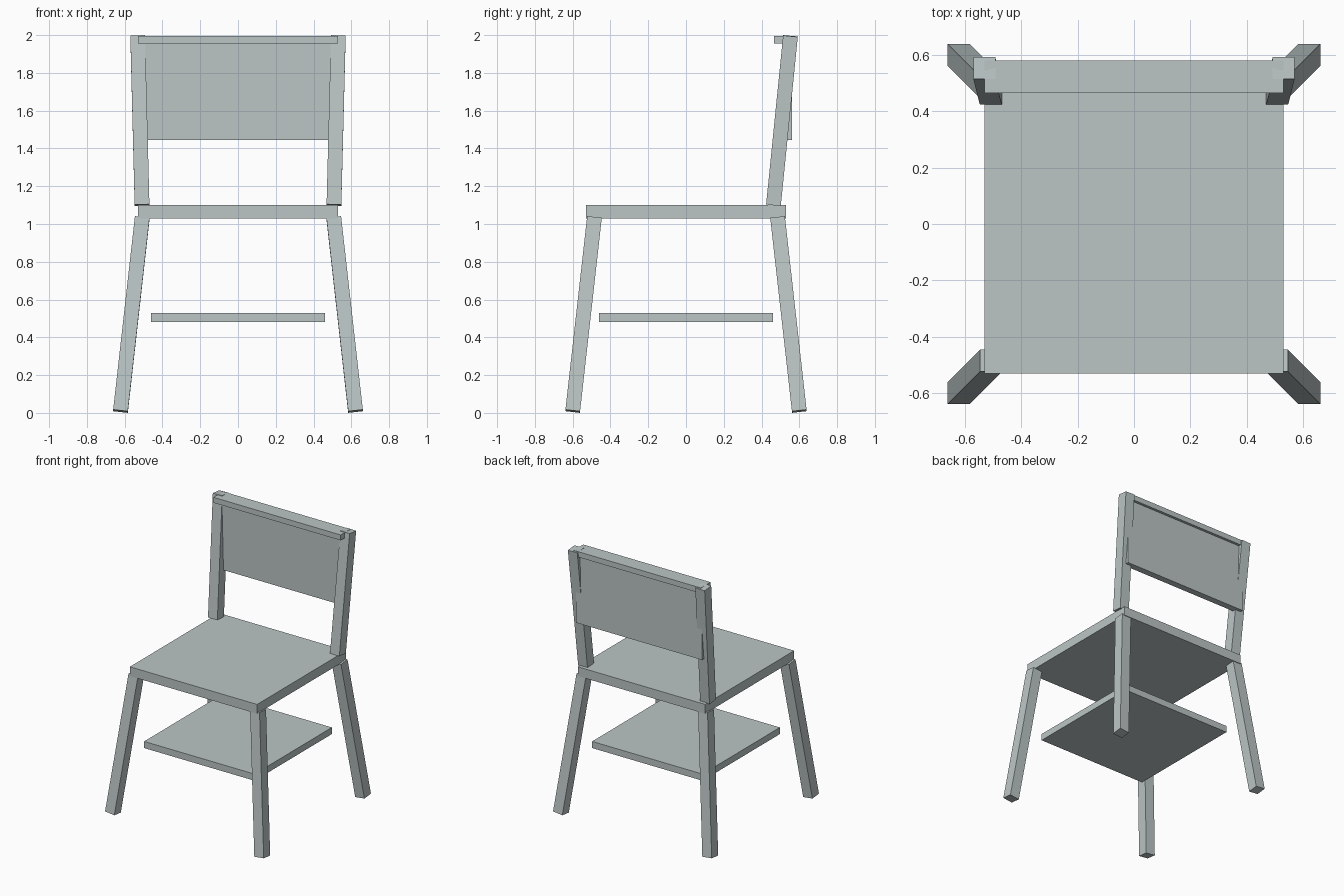
import bpy
from mathutils import Vector, Matrix

if "Cube" in bpy.data.objects:
    bpy.data.objects.remove(bpy.data.objects["Cube"])

grey = bpy.data.materials.new("cool_grey")
grey.diffuse_color = (0.50, 0.56, 0.56, 1)
grey.use_nodes = True
grey.node_tree.nodes["Principled BSDF"].inputs["Base Color"].default_value = grey.diffuse_color


def block(name, low, high):
    """Upright box between two opposite corners."""
    low, high = Vector(low), Vector(high)
    bpy.ops.mesh.primitive_cube_add(size=1, location=(low + high) / 2)
    ob = bpy.context.object
    ob.name = name
    ob.scale = high - low
    bpy.ops.object.transform_apply(location=False, rotation=False, scale=True)
    ob.data.materials.append(grey)
    return ob


def bar(name, bottom, top, width=0.078):
    """Square bar leaning from bottom to top, ends cut square to its axis."""
    bottom, top = Vector(bottom), Vector(top)
    axis = top - bottom
    h = width / 2
    ob = block(name, (-h, -h, -axis.length / 2), (h, h, axis.length / 2))
    z = axis.normalized()
    x = Vector((1, 0, 0))
    x = (x - z * x.dot(z)).normalized()
    y = z.cross(x)
    rot = Matrix((x, y, z)).transposed().to_4x4()
    ob.matrix_world = Matrix.Translation((bottom + top) / 2) @ rot
    return ob


# Seat and lower shelf
block("seat", (-0.53, -0.53, 1.03), (0.53, 0.53, 1.10))
block("lower_shelf", (-0.46, -0.46, 0.48), (0.46, 0.46, 0.53))

for side, sx in (("left", -1), ("right", 1)):
    # Splayed legs
    for end, sy in (("front", -1), ("back", 1)):
        bar(f"{end}_{side}_leg", (sx * 0.622, sy * 0.60, 0.009),
            (sx * 0.507, sy * 0.485, 1.033))
    # Leaning back posts
    bar(f"{side}_back_post", (sx * 0.508, 0.463, 1.10), (sx * 0.531, 0.553, 1.995))

# Backrest panel and top rail
block("back_panel", (-0.525, 0.51, 1.445), (0.525, 0.56, 1.96))
block("top_rail", (-0.53, 0.465, 1.955), (0.53, 0.58, 1.996))
